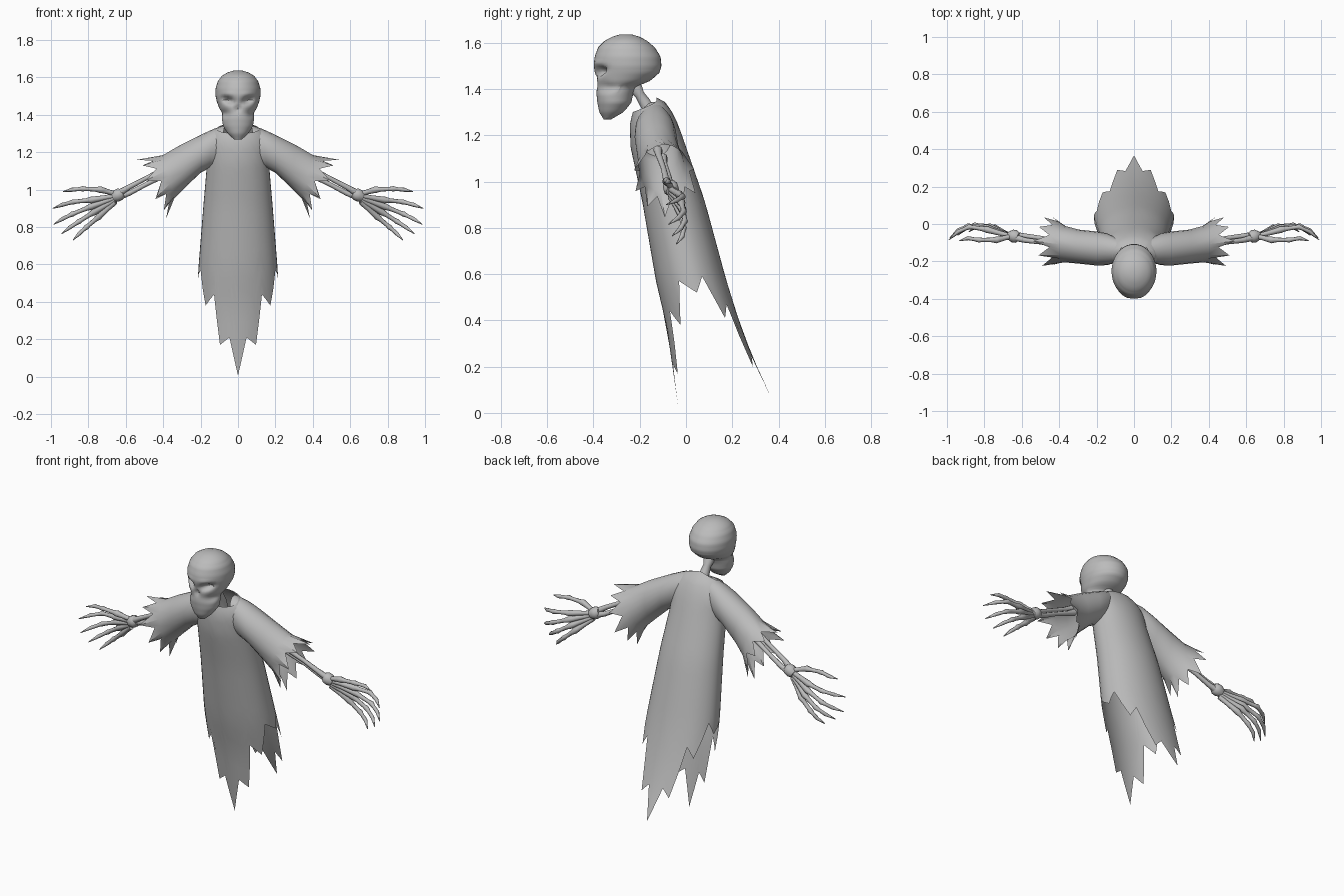
import bpy, bmesh, math
from mathutils import Vector

if "Cube" in bpy.data.objects:
    bpy.data.objects.remove(bpy.data.objects["Cube"])

grey = bpy.data.materials.new("plain_grey")
grey.diffuse_color = (0.5, 0.5, 0.5, 1)
grey.use_nodes = True
grey.node_tree.nodes["Principled BSDF"].inputs["Base Color"].default_value = grey.diffuse_color


def interp(table, t):
    """Linear lookup of a row in a table sorted by its first column."""
    if t <= table[0][0]:
        return table[0][1:]
    for a, b in zip(table, table[1:]):
        if t <= b[0]:
            f = (t - a[0]) / (b[0] - a[0])
            return [p + (q - p) * f for p, q in zip(a[1:], b[1:])]
    return table[-1][1:]


def add_loft(bm, rings, caps=(False, False)):
    """Skin closed rings of equal length."""
    rows = [[bm.verts.new(p) for p in r] for r in rings]
    n = len(rows[0])
    for a, b in zip(rows, rows[1:]):
        for i in range(n):
            j = (i + 1) % n
            bm.faces.new((a[i], a[j], b[j], b[i]))
    if caps[0]:
        bm.faces.new(rows[0])
    if caps[1]:
        bm.faces.new(rows[-1])


def add_tube(bm, pts, radii, sides=8):
    """Round bone along a path."""
    pts = [Vector(p) for p in pts]
    rings = []
    for i, p in enumerate(pts):
        d = pts[min(i + 1, len(pts) - 1)] - pts[max(i - 1, 0)]
        q = d.to_track_quat('Z', 'Y')
        rings.append([p + q @ Vector((math.cos(k * math.tau / sides) * radii[i],
                                      math.sin(k * math.tau / sides) * radii[i], 0))
                      for k in range(sides)])
    add_loft(bm, rings, (True, True))


def finish(name, bm, mirror=False, angle=50):
    bmesh.ops.recalc_face_normals(bm, faces=bm.faces)
    me = bpy.data.meshes.new(name)
    bm.to_mesh(me)
    bm.free()
    me.materials.append(grey)
    ob = bpy.data.objects.new(name, me)
    bpy.context.collection.objects.link(ob)
    bpy.ops.object.select_all(action='DESELECT')
    ob.select_set(True)
    bpy.context.view_layer.objects.active = ob
    bpy.ops.object.shade_smooth_by_angle(angle=math.radians(angle))
    if mirror:
        ob.modifiers.new("Mirror", 'MIRROR').use_mirror_merge = False
    return ob


# Robe body: oval sections (z, half width, front y, back y) and a torn hem (angle, z)
BODY = [(0.0, .22, -.03, .40), (.21, .22, -.06, .30), (.38, .22, -.085, .235),
        (.57, .213, -.13, .175), (.92, .185, -.19, .08), (1.15, .165, -.24, 0),
        (1.25, .165, -.243, -.035), (1.30, .145, -.23, -.06),
        (1.34, .10, -.215, -.085), (1.365, .06, -.20, -.13)]
HEM = [(0, .005), (12, .21), (26, .17), (36, .44), (52, .38), (70, .57), (94, .52),
       (110, .59), (130, .41), (143, .47), (156, .20), (168, .245), (180, .07)]
half = []
for (a, z), (b, w) in zip(HEM, HEM[1:]):
    half += [(a, z), ((a + b) / 2, (z + w) / 2)]
half.append(HEM[-1])
columns = half + [(360 - a, z) for a, z in reversed(half[1:-1])]
rings = []
ROWS = 18
for r in range(ROWS + 1):
    t = (r / ROWS) ** 1.4
    ring = []
    for a, hem in columns:
        c, s = math.cos(math.radians(a)), math.sin(math.radians(a))
        top = 1.333 - .032 * c
        z = top + (hem - top) * t
        w, yf, yb = interp(BODY, z)
        ring.append((w * s, (yf + yb) / 2 - c * (yb - yf) / 2, z))
    rings.append(ring)
bm = bmesh.new()
add_loft(bm, rings)
finish("robe_body", bm)

# Drooping sleeves: top x, top z, bottom x, bottom z, front y, back y
SLEEVE = [(.07, 1.345, .12, 1.12, -.205, -.075), (.13, 1.325, .155, 1.115, -.22, -.05),
          (.20, 1.293, .20, 1.09, -.222, -.04), (.31, 1.238, .28, 1.015, -.212, -.03),
          (.40, 1.185, .34, .955, -.205, -.01), (.465, 1.15, .375, .92, -.198, .015)]
TEETH = (1.0, .75, .9, 1.1, .8)
N = 20
rings = []
for k, (tx, tz, bx, bz, yf, yb) in enumerate(SLEEVE):
    ring = []
    for i in range(N):
        a = i * math.tau / N
        c, s = math.cos(a), math.sin(a)
        p = Vector(((tx + bx) / 2 + c * (tx - bx) / 2, (yf + yb) / 2 + s * (yb - yf) / 2,
                    (tz + bz) / 2 + c * (tz - bz) / 2))
        if k == len(SLEEVE) - 1:          # ragged cuff
            if i % 2 == 0:
                low = (1 - c) / 2
                p += Vector((.075 - .065 * low, .03 * s, .01 - .085 * low)) * TEETH[i // 2 % 5]
            else:
                p -= Vector((.01, 0, -.01))
        ring.append(p)
    rings.append(ring)
bm = bmesh.new()
add_loft(bm, rings)
finish("sleeves", bm, True)

# Skull: sections (z, front y, back y, half width), with dents for the face
SKULL = [(1.268, -.355, -.325, .02), (1.30, -.375, -.27, .055), (1.34, -.383, -.237, .08),
         (1.38, -.387, -.228, .086), (1.41, -.385, -.215, .084), (1.435, -.39, -.155, .10),
         (1.47, -.395, -.115, .113), (1.50, -.398, -.106, .12), (1.54, -.395, -.11, .12),
         (1.58, -.38, -.135, .108), (1.61, -.35, -.17, .085), (1.63, -.31, -.21, .05),
         (1.636, -.285, -.235, .025)]


def dent(x, z, cx, cz, rx, rz, depth):
    return depth * math.exp(-((x - cx) / rx) ** 2 - ((z - cz) / rz) ** 2)


rings = []
for r in range(41):
    z = 1.268 + .368 * r / 40
    yf, yb, w = interp(SKULL, z)
    ring = []
    for i in range(40):
        a = i * math.tau / 40
        x, y = w * math.sin(a), (yf + yb) / 2 - math.cos(a) * (yb - yf) / 2
        if math.cos(a) > 0:
            ax = abs(x)
            y += dent(ax, z, .052, 1.478 + .3 * (ax - .052), .027, .017, .045)   # eye sockets
            y += dent(ax, z, 0, 1.435, .014, .018, .022)                         # nose hole
            y += dent(ax, z, .075, 1.405, .02, .02, .02)                         # cheek hollow
            y -= dent(ax, z, .05, 1.513, .035, .010, .006)                       # brow
        ring.append((x, y, z))
    rings.append(ring)
bm = bmesh.new()
add_loft(bm, rings, (True, True))
finish("skull", bm)

# Neck bones
bm = bmesh.new()
add_tube(bm, [(0, -.235, 1.43), (0, -.215, 1.40), (0, -.20, 1.375), (0, -.18, 1.345),
              (0, -.155, 1.30), (0, -.14, 1.24)], [.024, .03, .022, .026, .028, .03], 10)
finish("neck", bm)

# Forearms: two bones each, joined at elbow and wrist
bm = bmesh.new()
for dy, dz in ((-.012, .017), (.010, -.016)):
    add_tube(bm, [(.34, -.11 + dy, 1.12 + dz), (.39, -.105 + dy, 1.095 + dz),
                  (.50, -.085 + dy, 1.04 + dz), (.58, -.075 + dy, .998 + dz),
                  (.635, -.066 + dy * .6, .972 + dz * .6)], [.02, .014, .012, .014, .018])
add_tube(bm, [(.615, -.069, .984), (.63, -.067, .977), (.65, -.064, .967), (.668, -.062, .958)],
         [.022, .034, .034, .024], 10)
finish("forearms", bm, True)

# Hands: knuckle, middle joint and tip of every finger
FINGERS = [((.735, -.085, 1.0), (.83, -.085, 1.005), (.935, -.09, .99)),
           ((.785, -.03, .945), (.88, -.015, .935), (.99, -.085, .90)),
           ((.785, -.02, .91), (.885, -.01, .87), (.985, -.075, .815)),
           ((.77, -.015, .88), (.85, -.005, .83), (.942, -.06, .765)),
           ((.745, -.02, .855), (.81, -.01, .80), (.882, -.042, .73))]
bm = bmesh.new()
for i, (k, m, t) in enumerate(FINGERS):
    k, m, t = Vector(k), Vector(m), Vector(t)
    w = Vector((.655, -.066, .978 - .011 * i))
    end = m.lerp(t, .55) + Vector((0, .012, .003))
    add_tube(bm, [w, w.lerp(k, .45), w.lerp(k, .85), k, k.lerp(m, .3), k.lerp(m, .8), m,
                  m.lerp(end, .4), end, t],
             [.014, .013, .016, .018, .012, .011, .014, .010, .011, .002])
finish("hands", bm, True)
